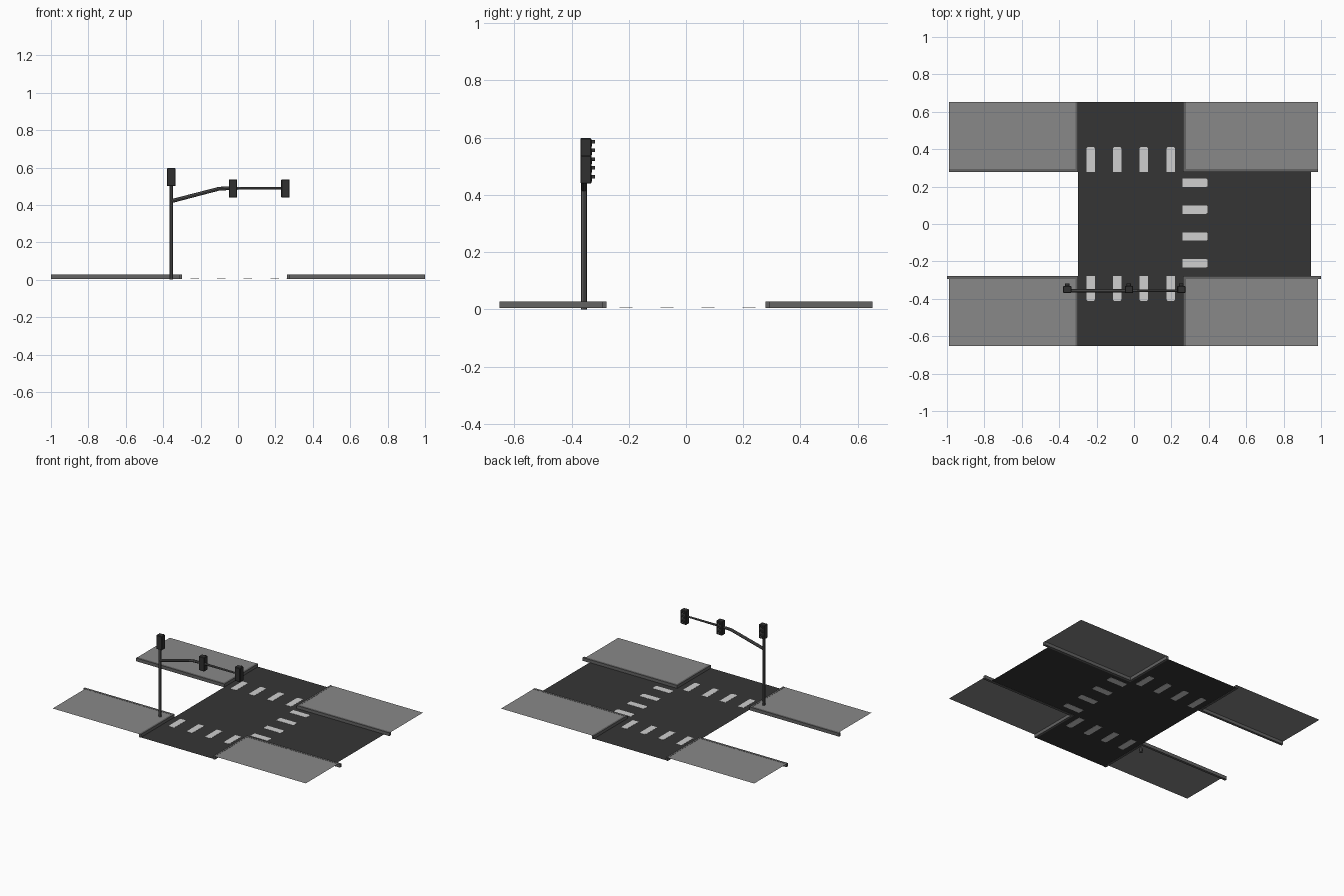
import bpy, bmesh, math
from mathutils import Vector

if "Cube" in bpy.data.objects:
    bpy.data.objects.remove(bpy.data.objects["Cube"])


def mat(name, v):
    m = bpy.data.materials.new(name)
    m.diffuse_color = (v, v, v, 1)
    m.use_nodes = True
    m.node_tree.nodes["Principled BSDF"].inputs["Base Color"].default_value = m.diffuse_color
    return m


ASPHALT = mat("asphalt", 0.036)
PAVING = mat("paving grey", 0.25)
CURB = mat("curb grey", 0.125)
PAINT = mat("road paint", 0.62)
METAL = mat("pole metal", 0.09)
HOUSING = mat("signal housing", 0.03)
LENS = mat("signal lens", 0.07)


def finish(name, bm, m):
    me = bpy.data.meshes.new(name)
    bm.to_mesh(me)
    bm.free()
    me.materials.append(m)
    ob = bpy.data.objects.new(name, me)
    bpy.context.collection.objects.link(ob)
    return ob


def add_box(bm, x0, x1, y0, y1, z0, z1):
    vs = bmesh.ops.create_cube(bm, size=1)["verts"]
    for v in vs:
        v.co = ((x0 + x1) / 2 + v.co.x * (x1 - x0),
                (y0 + y1) / 2 + v.co.y * (y1 - y0),
                (z0 + z1) / 2 + v.co.z * (z1 - z0))
    return vs


def add_face(bm, pts, z):
    return bm.faces.new([bm.verts.new((x, y, z)) for x, y in pts])


def add_rod(bm, a, b, r0, r1, n=8):
    a, b = Vector(a), Vector(b)
    d = b - a
    vs = bmesh.ops.create_cone(bm, cap_ends=True, segments=n, radius1=r0,
                               radius2=r1, depth=d.length)["verts"]
    q = d.to_track_quat('Z', 'Y')
    for v in vs:
        v.co = (a + b) / 2 + q @ v.co


ROAD_Z, TOP_Z = 0.006, 0.026
XL, XR, YI, YO = -0.30, 0.263, 0.28, 0.652

# road: T junction as one flat sheet
bm = bmesh.new()
add_face(bm, [(XL, -YO), (XR, -YO), (XR, -YI), (0.945, -YI),
              (0.945, YI), (XR, YI), (XR, YO), (XL, YO)], ROAD_Z)
finish("road", bm, ASPHALT)

# pavements with curbs on the two road-facing edges
C = 0.014
for side, xi, xo, name in ((-1, XL, -0.988, "left"), (1, XR, 0.985, "right")):
    for s, end in ((-1, "front"), (1, "back")):
        bm = bmesh.new()
        x0, x1 = sorted((xi + side * C, xo))
        y0, y1 = sorted((s * (YI + C), s * YO))
        add_face(bm, [(x0, y0), (x1, y0), (x1, y1), (x0, y1)], TOP_Z)
        finish(f"pavement_{end}_{name}", bm, PAVING)
        bm = bmesh.new()
        reach = side if s < 0 else xo
        x0, x1 = sorted((xi, reach))
        y0, y1 = sorted((s * (YI - 0.003), s * (YI + C)))
        add_box(bm, x0, x1, y0, y1, 0.004, TOP_Z + 0.001)
        x0, x1 = sorted((xi, xi + side * C))
        y0, y1 = sorted((s * (YI + C), s * YO))
        add_box(bm, x0, x1, y0, y1, 0.004, TOP_Z + 0.001)
        finish(f"curb_{end}_{name}", bm, CURB)


# crosswalk stripes: thin plates, outer corners clipped
def stripe(bm, start, length, centre, turn):
    w, c = 0.0225, 0.009
    prof = [(0, -w), (length - c, -w), (length - c * 0.3, -w + c * 0.3),
            (length, -w + c), (length, w - c),
            (length - c * 0.3, w - c * 0.3), (length - c, w), (0, w)]
    rot = [(u * math.cos(turn) - v * math.sin(turn),
            u * math.sin(turn) + v * math.cos(turn)) for u, v in prof]
    dx, dy = math.cos(turn), math.sin(turn)
    ox, oy = start * dx + centre * abs(dy), start * dy + centre * abs(dx)
    f = add_face(bm, [(x + ox, y + oy) for x, y in rot], ROAD_Z - 0.001)
    ext = bmesh.ops.extrude_face_region(bm, geom=[f], use_keep_orig=True)
    for v in ext["geom"]:
        if isinstance(v, bmesh.types.BMVert):
            v.co.z += 0.002


for name, start, turn, spots in (
        ("back", 0.278, math.pi / 2, (-0.232, -0.09, 0.052, 0.197)),
        ("front", 0.278, -math.pi / 2, (-0.232, -0.09, 0.052, 0.197)),
        ("right", 0.26, 0, (-0.21, -0.067, 0.077, 0.22))):
    bm = bmesh.new()
    for c in spots:
        stripe(bm, start, 0.134, c, turn)
    bmesh.ops.recalc_face_normals(bm, faces=bm.faces)
    finish("crosswalk_" + name, bm, PAINT)

# signal pole and bent mast arm
PX, PY = -0.357, -0.357
bm = bmesh.new()
add_rod(bm, (PX, PY, 0), (PX, PY, 0.52), 0.0105, 0.0105)
finish("signal_pole", bm, METAL)
bm = bmesh.new()
add_rod(bm, (PX, PY, 0.42), (-0.10, PY, 0.487), 0.0105, 0.01)
add_rod(bm, (-0.105, PY, 0.487), (-0.02, PY, 0.489), 0.01, 0.009)
add_rod(bm, (-0.02, PY, 0.489), (0.25, PY, 0.489), 0.008, 0.006)
finish("mast_arm", bm, METAL)


# signal heads facing +y, three hooded lenses each
def signal(name, x, z):
    bm = bmesh.new()
    add_box(bm, x - 0.022, x + 0.022, -0.369, -0.331, z - 0.049, z + 0.049)
    bmesh.ops.bevel(bm, geom=list(bm.edges), offset=0.003, segments=1,
                    affect='EDGES')
    finish(name + "_housing", bm, HOUSING)
    hoods, lenses = bmesh.new(), bmesh.new()
    for dz in (-0.031, 0, 0.031):
        add_rod(lenses, (x, -0.333, z + dz), (x, -0.329, z + dz),
                0.0105, 0.0105, 12)
        # open half-tube visor
        for i in range(6):
            a0, a1 = math.pi * i / 6, math.pi * (i + 1) / 6
            q = []
            for r in (0.0105, 0.0122):
                for y in (-0.332, -0.318):
                    for a in (a0, a1):
                        q.append((x + r * math.cos(a), y,
                                  z + dz + r * math.sin(a)))
            v = [hoods.verts.new(p) for p in q]
            for f in ((0, 1, 3, 2), (4, 6, 7, 5), (2, 3, 7, 6)):
                hoods.faces.new([v[k] for k in f])
    finish(name + "_lenses", lenses, LENS)
    finish(name + "_hoods", hoods, HOUSING)


signal("pole_signal", PX, 0.549)
signal("middle_signal", -0.027, 0.488)
signal("end_signal", 0.253, 0.488)
